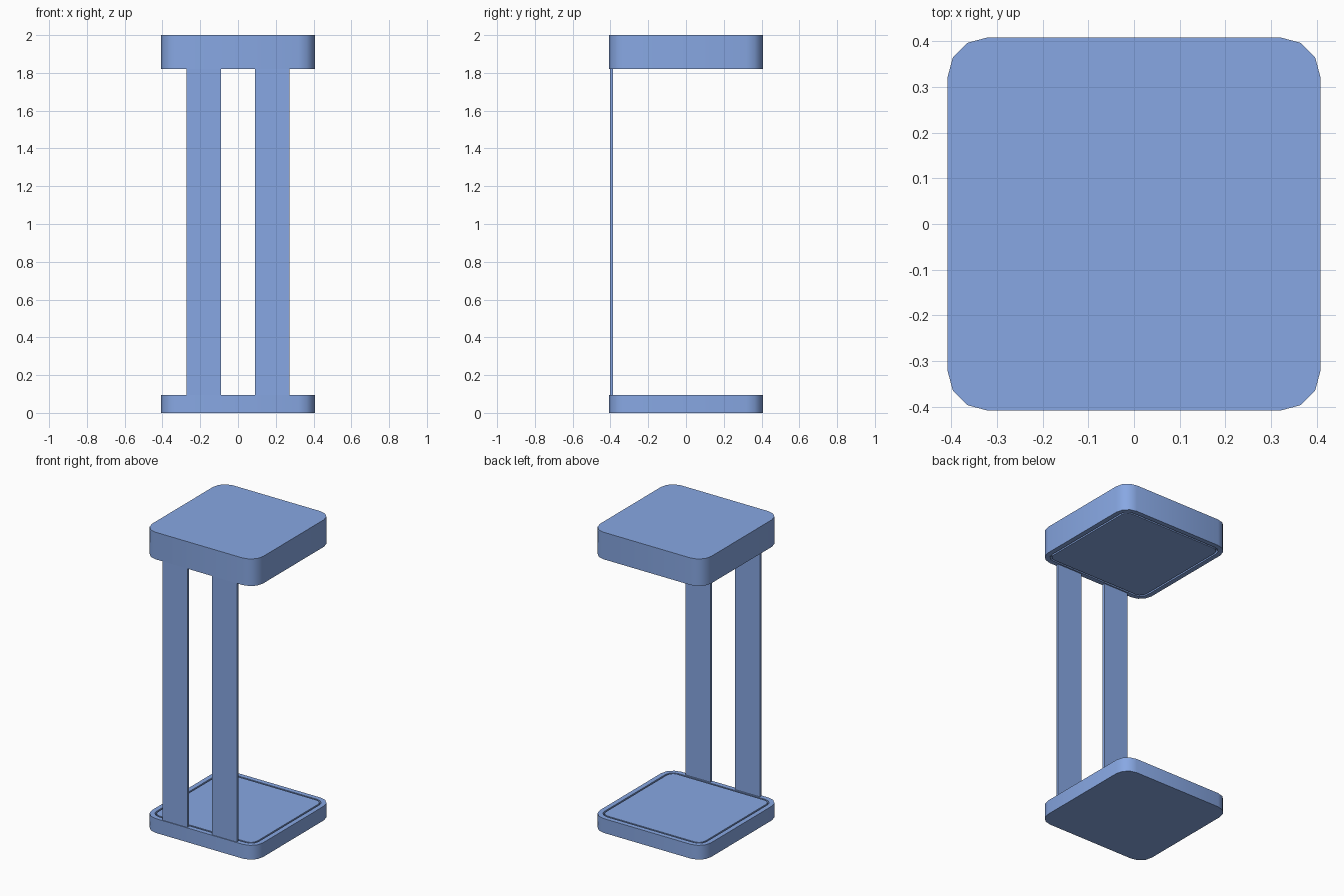
import bpy, bmesh
from math import cos, sin, pi

if "Cube" in bpy.data.objects:
    bpy.data.objects.remove(bpy.data.objects["Cube"])

HALF, RADIUS, SEGS = 0.408, 0.088, 3

blue = bpy.data.materials.new("blue")
blue.diffuse_color = (0.245, 0.39, 0.77, 1)
blue.use_nodes = True
blue.node_tree.nodes["Principled BSDF"].inputs["Base Color"].default_value = blue.diffuse_color


def ring(bm, inset, z):
    """Rounded-square loop of vertices, inset from the outer edge."""
    c, r = HALF - RADIUS, RADIUS - inset
    verts = []
    for k, (sx, sy) in enumerate([(1, 1), (-1, 1), (-1, -1), (1, -1)]):
        for i in range(SEGS + 1):
            a = (k + i / SEGS) * pi / 2
            verts.append(bm.verts.new((sx * c + r * cos(a), sy * c + r * sin(a), z)))
    return verts


def finish(bm, name):
    bmesh.ops.recalc_face_normals(bm, faces=bm.faces)
    me = bpy.data.meshes.new(name)
    bm.to_mesh(me)
    bm.free()
    me.materials.append(blue)
    ob = bpy.data.objects.new(name, me)
    bpy.context.collection.objects.link(ob)
    bpy.ops.object.select_all(action='DESELECT')
    ob.select_set(True)
    bpy.context.view_layer.objects.active = ob
    bpy.ops.object.shade_smooth_by_angle(angle=0.7)


def grooved_slab(name, z_plain, z_grooved, depth=0.02):
    """Slab with a plain face and a face with a narrow perimeter groove."""
    z_floor = z_grooved + (depth if z_plain > z_grooved else -depth)
    bm = bmesh.new()
    rings = [ring(bm, i, z) for i, z in [
        (0, z_plain), (0, z_grooved), (0.032, z_grooved),
        (0.032, z_floor), (0.043, z_floor), (0.043, z_grooved)]]
    for a, b in zip(rings, rings[1:]):
        for i in range(len(a)):
            j = (i + 1) % len(a)
            bm.faces.new((a[i], a[j], b[j], b[i]))
    bm.faces.new(rings[0])
    bm.faces.new(rings[-1])
    finish(bm, name)


def box(name, lo, hi):
    bm = bmesh.new()
    bmesh.ops.create_cube(bm, size=1)
    for v in bm.verts:
        v.co = [(l + h) / 2 + c * (h - l) for l, h, c in zip(lo, hi, v.co)]
    finish(bm, name)


# base and top slabs, grooves facing each other
grooved_slab("base", 0, 0.095)
grooved_slab("top", 2.0, 1.82)

# two flat uprights along the front edge
for side, x in (("left", -0.182), ("right", 0.182)):
    box(side + "_upright", (x - 0.091, -0.403, 0.085), (x + 0.091, -0.386, 1.83))
